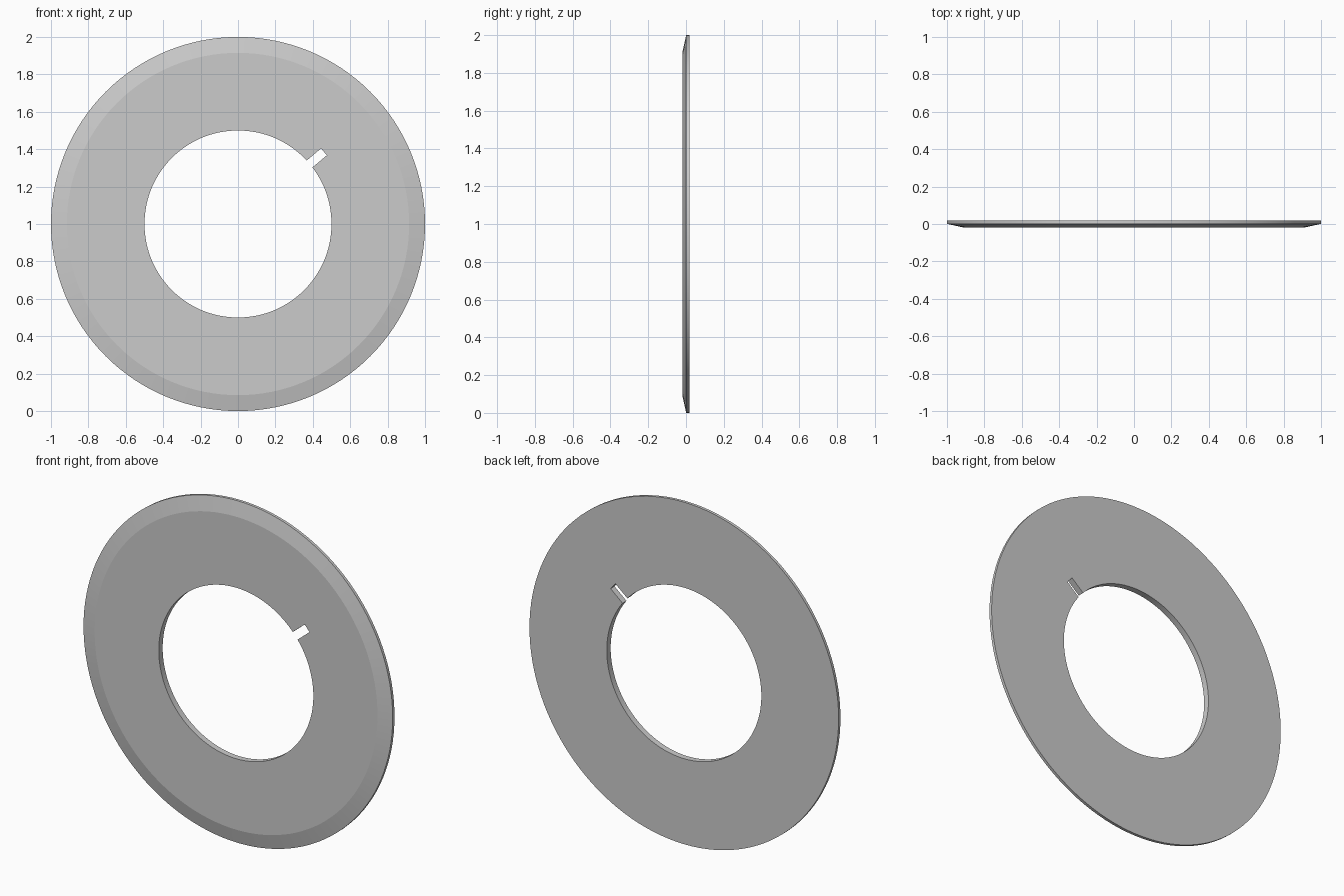
import bpy, bmesh, math
from mathutils import Matrix, Vector

if "Cube" in bpy.data.objects:
    bpy.data.objects.remove(bpy.data.objects["Cube"])

SEGMENTS = 128
SLOT_ANGLE = math.radians(40)
CENTRE = Vector((0, 0, 1))


def new_object(name, bm):
    bmesh.ops.recalc_face_normals(bm, faces=bm.faces)
    mesh = bpy.data.meshes.new(name)
    bm.to_mesh(mesh)
    bm.free()
    obj = bpy.data.objects.new(name, mesh)
    bpy.context.collection.objects.link(obj)
    return obj


# Ring: (radius, y) cross-section spun about the y axis, bevelled front rim
profile = [(0.5, -0.018), (0.915, -0.018), (1.0, 0.001), (1.0, 0.018), (0.5, 0.018)]
bm = bmesh.new()
rings = []
for i in range(SEGMENTS):
    a = 2 * math.pi * i / SEGMENTS
    rings.append([bm.verts.new((r * math.cos(a), y, 1 + r * math.sin(a))) for r, y in profile])
for i in range(SEGMENTS):
    a, b = rings[i], rings[(i + 1) % SEGMENTS]
    for j in range(len(profile)):
        k = (j + 1) % len(profile)
        bm.faces.new((a[j], a[k], b[k], b[j]))
ring = new_object("slotted_ring", bm)

# Key slot cutter, radial box from inside the bore out to radius 0.6
bm = bmesh.new()
turn = Matrix.Translation(CENTRE) @ Matrix.Rotation(-SLOT_ANGLE, 4, 'Y')
bmesh.ops.create_cube(bm, size=1, matrix=turn @ Matrix.Translation((0.5, 0, 0))
                      @ Matrix.Diagonal((0.2, 0.2, 0.048, 1)))
cutter = new_object("slot_cutter", bm)
cutter.hide_render = True

# Cut the slot and remove the helper
cut = ring.modifiers.new("slot", 'BOOLEAN')
cut.operation = 'DIFFERENCE'
cut.solver = 'EXACT'
cut.object = cutter
bpy.context.view_layer.objects.active = ring
ring.select_set(True)
bpy.ops.object.modifier_apply(modifier=cut.name)
bpy.data.objects.remove(cutter)

# Smooth round walls, crisp bevel and slot edges
bpy.ops.object.shade_smooth_by_angle(angle=math.radians(8))
